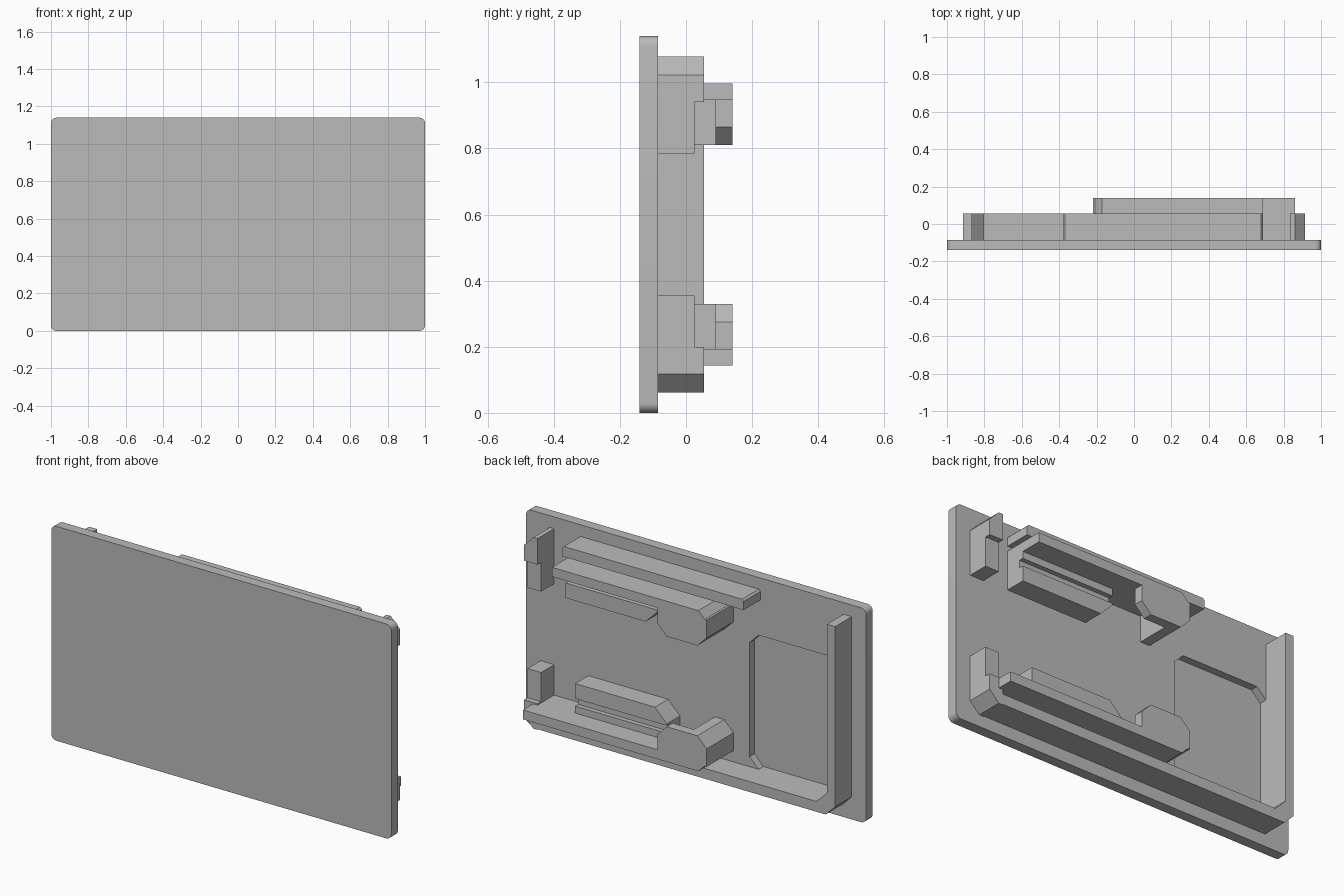
import bpy, bmesh
from math import radians

cube = bpy.data.objects.get("Cube")
if cube:
    bpy.data.objects.remove(cube, do_unlink=True)

HEIGHT = 1.14
FACE = -0.085      # rear surface of the plate
SINK = 0.005       # overlap of parts into the plate
WALL = 0.055       # depth of the frame walls

grey = bpy.data.materials.new("plain_grey")
grey.use_nodes = True
grey.diffuse_color = (0.5, 0.5, 0.5, 1)
grey.node_tree.nodes["Principled BSDF"].inputs["Base Color"].default_value = (0.5, 0.5, 0.5, 1)


def prism(name, outline, y0=FACE - SINK, y1=WALL, flip=False):
    """Extrude an x-z outline along y; flip mirrors it top to bottom."""
    bm = bmesh.new()
    verts = [bm.verts.new((x, y0, HEIGHT - z if flip else z)) for x, z in outline]
    face = bm.faces.new(verts)
    top = bmesh.ops.extrude_face_region(bm, geom=[face])["geom"]
    moved = [v for v in top if isinstance(v, bmesh.types.BMVert)]
    bmesh.ops.translate(bm, verts=moved, vec=(0, y1 - y0, 0))
    bmesh.ops.recalc_face_normals(bm, faces=bm.faces)
    mesh = bpy.data.meshes.new(name)
    bm.to_mesh(mesh)
    bm.free()
    mesh.materials.append(grey)
    obj = bpy.data.objects.new(name, mesh)
    bpy.context.collection.objects.link(obj)
    return obj


def box(x0, x1, z0, z1):
    return [(x0, z0), (x1, z0), (x1, z1), (x0, z1)]


def cut_box(x0, x1, z0, z1, c, corners):
    """Rectangle with 45 degree cuts at chosen corners: bl, br, tr, tl."""
    pts = []
    for key, x, z, sx, sz in (("bl", x0, z0, 1, 1), ("br", x1, z0, -1, 1),
                              ("tr", x1, z1, -1, -1), ("tl", x0, z1, 1, -1)):
        if key not in corners:
            pts.append((x, z))
            continue
        pair = [(x, z + sz * c), (x + sx * c, z)]
        pts += pair if key in ("bl", "tr") else pair[::-1]
    return pts


# Front plate with rounded corners
plate = prism("front_plate", box(-1, 1, 0, HEIGHT), -0.14, FACE)
bm = bmesh.new()
bm.from_mesh(plate.data)
depth_edges = [e for e in bm.edges if abs(e.verts[0].co.y - e.verts[1].co.y) > 0.01]
bmesh.ops.bevel(bm, geom=depth_edges, offset=0.03, segments=6, profile=0.5, affect='EDGES')
bm.to_mesh(plate.data)
bm.free()

# Shallow pocket with cut corners in the rear of the plate
cutter = prism("pocket_cutter", cut_box(-0.865, -0.315, 0.12, 0.833, 0.053, ("bl", "br", "tr", "tl")),
               FACE - 0.04, FACE + 0.05)
cutter.hide_render = True
cutter.hide_viewport = True
pocket = plate.modifiers.new("pocket", 'BOOLEAN')
pocket.operation = 'DIFFERENCE'
pocket.solver = 'EXACT'
pocket.object = cutter

# L-shaped frame: side wall and bottom wall in one piece
prism("frame_wall", [(-0.915, 1.078), (-0.915, 0.12), (-0.86, 0.065), (0.86, 0.065), (0.915, 0.12),
                     (-0.805, 0.12), (-0.867, 0.182), (-0.867, 1.078)])

# Top rail
prism("top_rail", cut_box(-0.378, 0.69, 1.023, 1.078, 0.01, ("tl", "tr")))

# Parts repeated at top and bottom, described in the top position
for where, flip in (("upper", False), ("lower", True)):
    # corner clip: tall shallow post and a deeper head
    prism(where + "_clip_post", box(0.835, 0.915, 0.785, 0.95), y1=0.025, flip=flip)
    prism(where + "_clip_head", cut_box(0.835, 0.915, 0.94, 1.078, 0.055, ("tr",)), flip=flip)

    # long lip, cut at its far end
    lip_end = 0.86 if flip else 0.69
    prism(where + "_lip", cut_box(-0.22, lip_end, 0.947, 0.997, 0.049, ("tl",)), y1=0.14, flip=flip)

    # hooked tab and its supporting wall
    prism(where + "_tab", cut_box(-0.22, 0.07, 0.81, 0.96, 0.055, ("bl", "br")), 0.09, 0.14, flip)
    prism(where + "_tab_wall", cut_box(-0.22, -0.11, 0.81, 0.96, 0.055, ("bl",)), y1=0.1, flip=flip)

    # grooved support block beneath the lip
    shift = -0.055 if flip else 0
    x0, x1 = 0.15 + shift, 0.69 + shift
    prism(where + "_block_front", cut_box(x0, x1, 0.79, 0.87, 0.07, ("bl",)), y1=0.025, flip=flip)
    prism(where + "_block_groove", box(x0, x1, 0.865, 0.915), y1=0.0, flip=flip)
    prism(where + "_block_base", box(x0, x1, 0.91, 0.96), y1=0.025, flip=flip)

# Smooth only the rounded plate corners
bpy.ops.object.select_all(action='DESELECT')
plate.select_set(True)
bpy.context.view_layer.objects.active = plate
bpy.ops.object.shade_smooth_by_angle(angle=radians(30))
